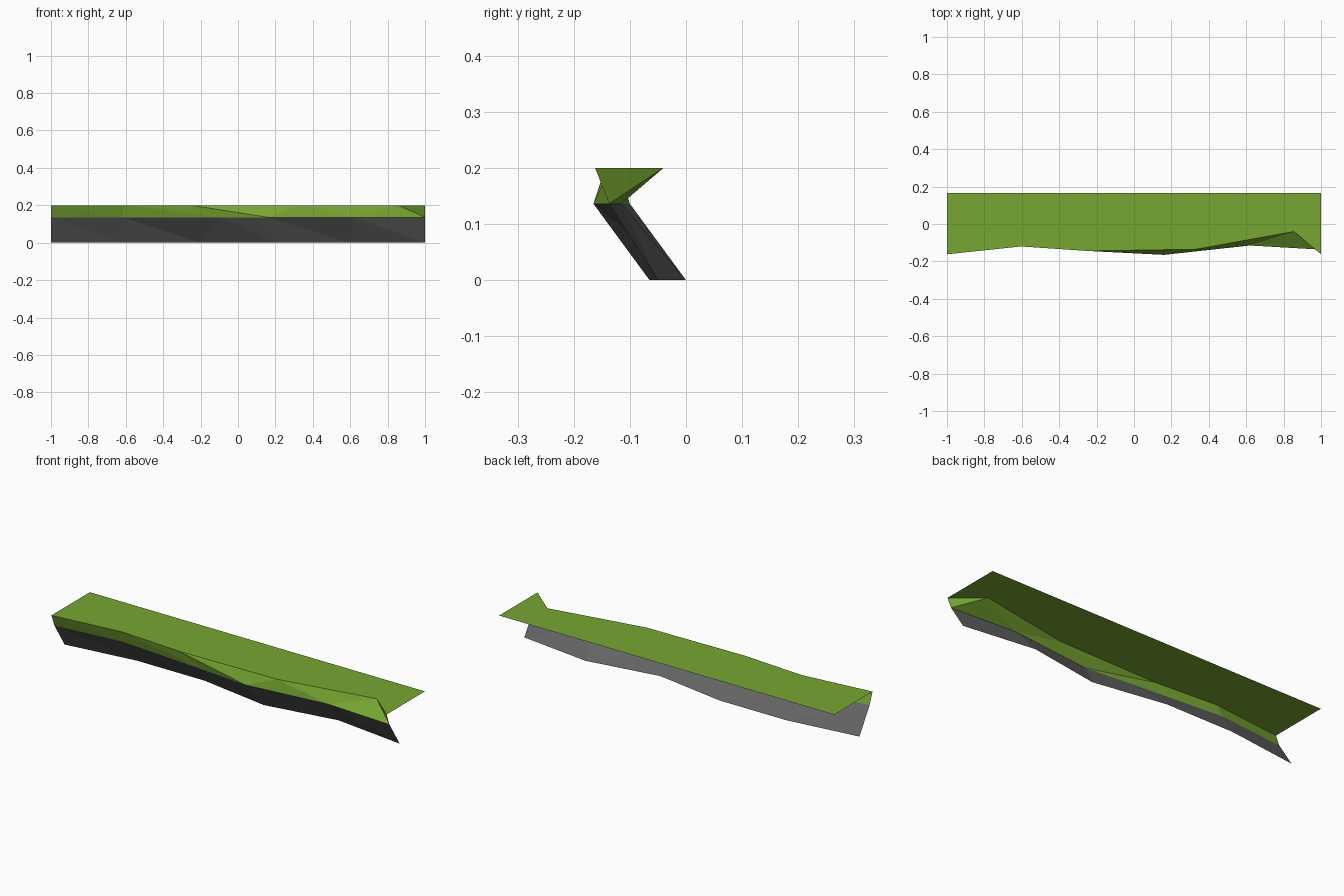
import bpy

if "Cube" in bpy.data.objects:
    bpy.data.objects.remove(bpy.data.objects["Cube"])


def material(name, rgb):
    m = bpy.data.materials.new(name)
    m.diffuse_color = (*rgb, 1.0)
    m.use_nodes = True
    m.node_tree.nodes["Principled BSDF"].inputs["Base Color"].default_value = m.diffuse_color
    return m


def row(points, z):
    return [(x, y, z) for x, y in points]


def strips(name, rows, mat):
    """Skin neighbouring rows of points with triangles (open sheet)."""
    n = len(rows[0])
    verts = [p for r in rows for p in r]
    faces = []
    for j in range(len(rows) - 1):
        for i in range(n - 1):
            a, b = j * n + i, (j + 1) * n + i
            faces += [(a, a + 1, b), (a + 1, b + 1, b)]
    mesh = bpy.data.meshes.new(name)
    mesh.from_pydata(verts, [], faces)
    mesh.materials.append(mat)
    obj = bpy.data.objects.new(name, mesh)
    bpy.context.collection.objects.link(obj)
    return obj


grass = material("grass green", (0.181, 0.381, 0.031))
rock = material("dark rock", (0.135, 0.135, 0.135))

# outlines of the ledge from foot to rim
foot = row([(-1, -0.05), (-0.6, 0), (-0.2, 0), (0.2, -0.065), (0.6, 0), (1, -0.05)], 0)
seam = row([(-1, -0.137), (-0.62, -0.10), (-0.09, -0.142), (0.16, -0.165),
            (0.62, -0.115), (1, -0.137)], 0.136)
rim = row([(-1, -0.162), (-0.605, -0.12), (-0.25, -0.144), (0.33, -0.135),
           (0.855, -0.04), (1, -0.162)], 0.2)
back = [(x, 0.165, z) for x, y, z in rim]

# undercut rock face
strips("rock_face", [foot, seam], rock)
# overhanging grass lip and flat lawn
strips("grass_lip", [seam, rim], grass)
strips("grass_top", [rim, back], grass)
